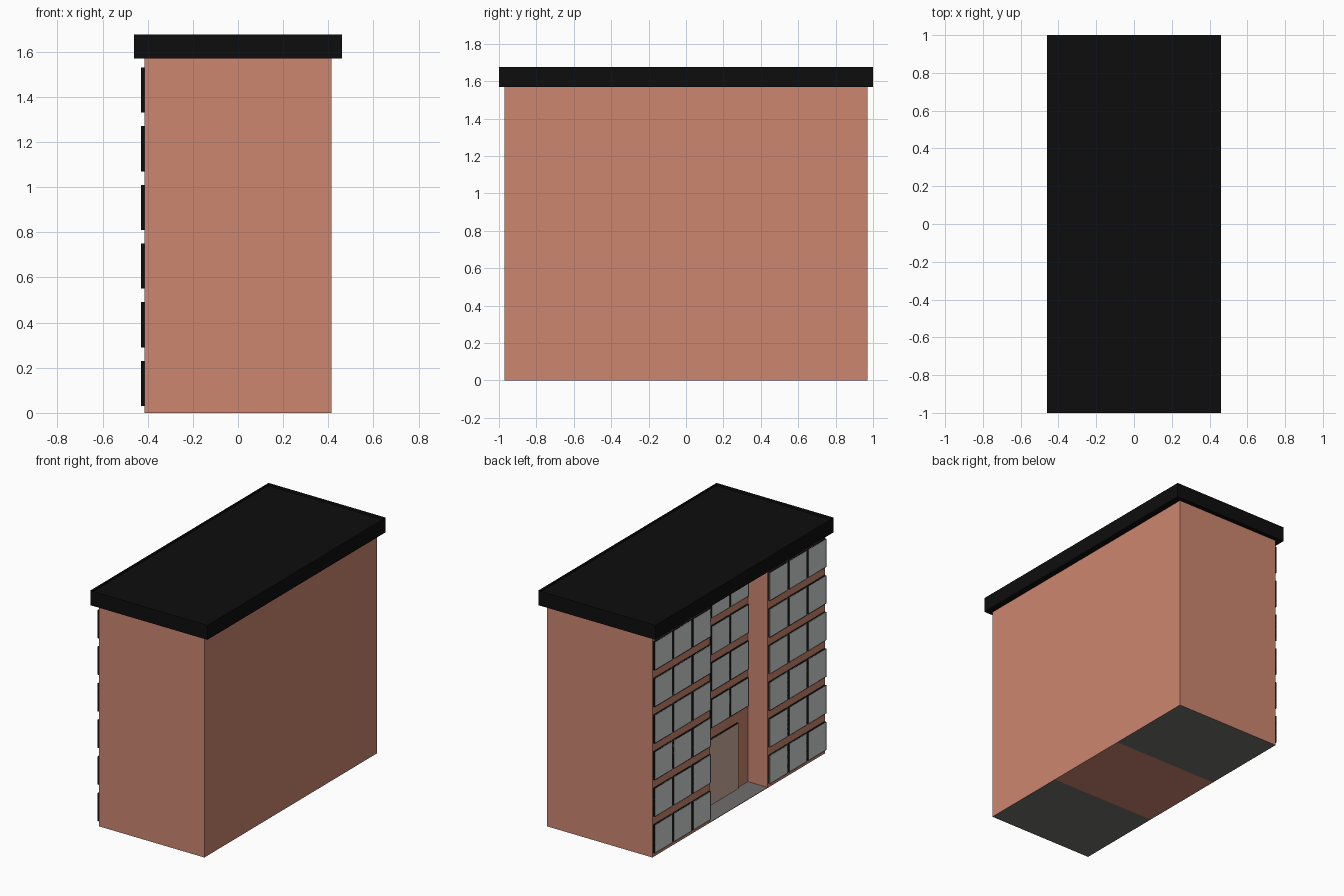
import bpy, bmesh

if "Cube" in bpy.data.objects:
    bpy.data.objects.remove(bpy.data.objects["Cube"])


def material(name, rgb):
    """Flat material from 0-255 display values."""
    m = bpy.data.materials.new(name)
    lin = [(c / 255 / 12.92) if c < 10.3 else ((c / 255 + 0.055) / 1.055) ** 2.4 for c in rgb]
    m.diffuse_color = (*lin, 1)
    m.use_nodes = True
    m.node_tree.nodes["Principled BSDF"].inputs["Base Color"].default_value = m.diffuse_color
    return m


BRICK = material("brick", (204, 134, 111))
BLACK = material("black", (13, 13, 13))
GLASS = material("window_glass", (210, 214, 213))
STONE = material("grey_stone", (113, 111, 108))
DOOR = material("door_panel", (208, 173, 162))

HALF_X, HALF_Y, WALL_TOP = 0.415, 0.97, 1.57
BAY = 0.323            # half width of the entrance recess
BACK = -0.26           # x of the recess back wall
ROW, COL = 0.26, 0.2155


def add_box(bm, x0, x1, y0, y1, z0, z1, mat=0):
    vs = [bm.verts.new((x, y, z)) for z in (z0, z1)
          for x, y in ((x0, y0), (x1, y0), (x1, y1), (x0, y1))]
    for q in ((3, 2, 1, 0), (4, 5, 6, 7), (0, 1, 5, 4),
              (1, 2, 6, 5), (2, 3, 7, 6), (3, 0, 4, 7)):
        bm.faces.new([vs[i] for i in q]).material_index = mat


def finish(name, bm, *mats):
    me = bpy.data.meshes.new(name)
    bm.normal_update()
    bm.to_mesh(me)
    bm.free()
    ob = bpy.data.objects.new(name, me)
    bpy.context.collection.objects.link(ob)
    for m in mats:
        me.materials.append(m)
    return ob


def framed_panel(bm, wall, yc, half, z0, z1, rim=0.02, out=0.014):
    """Frame standing out from a wall facing -x, with a slightly sunk panel."""
    add_box(bm, wall - out, wall, yc - half, yc + half, z0, z1)
    front = bm.faces[-1] if bm.faces.ensure_lookup_table() is None else None
    bmesh.ops.inset_individual(bm, faces=[front], thickness=rim)
    front.material_index = 1
    bmesh.ops.translate(bm, verts=bmesh.ops.extrude_discrete_faces(
        bm, faces=[front])["faces"][0].verts[:], vec=(0.003, 0, 0))


# Side wings, with grey undersides
for name, y0, y1 in (("wing_north", BAY, HALF_Y), ("wing_south", -HALF_Y, -BAY)):
    bm = bmesh.new()
    add_box(bm, -HALF_X, HALF_X, y0, y1, 0, WALL_TOP)
    bm.normal_update()
    for f in bm.faces:
        f.material_index = int(f.normal.z < -0.9)
    finish(name, bm, BRICK, STONE)

# Recessed middle section
bm = bmesh.new()
add_box(bm, BACK, HALF_X, -BAY, BAY, 0, WALL_TOP)
finish("middle_section", bm, BRICK)

# Entrance floor, grey on top
bm = bmesh.new()
add_box(bm, -HALF_X, BACK, -BAY, BAY, 0, 0.004)
bm.normal_update()
for f in bm.faces:
    f.material_index = int(f.normal.z < 0.9)
finish("entrance_floor", bm, STONE, BRICK)

# Windows: six rows on the wings, four above the door
for name, wall, yc, first in (("windows_north", -HALF_X, (BAY + HALF_Y) / 2, 0),
                              ("windows_south", -HALF_X, -(BAY + HALF_Y) / 2, 0),
                              ("windows_middle", BACK, 0, 2)):
    bm = bmesh.new()
    for r in range(first, 6):
        for c in (-1, 0, 1):
            z = 0.03 + r * ROW
            framed_panel(bm, wall, yc + c * COL, 0.1, z, z + 0.2)
    finish(name, bm, BLACK, GLASS)

# Entrance door
bm = bmesh.new()
framed_panel(bm, BACK, 0, 0.2, 0.004, 0.47)
finish("entrance_door", bm, BLACK, DOOR)

# Flat roof with a low raised rim
bm = bmesh.new()
add_box(bm, -0.46, 0.46, -1, 1, WALL_TOP, 1.675)
bm.faces.ensure_lookup_table()
top = bm.faces[1]
bmesh.ops.inset_individual(bm, faces=[top], thickness=0.05)
bmesh.ops.translate(bm, verts=bmesh.ops.extrude_discrete_faces(
    bm, faces=[top])["faces"][0].verts[:], vec=(0, 0, -0.02))
finish("roof", bm, BLACK)
